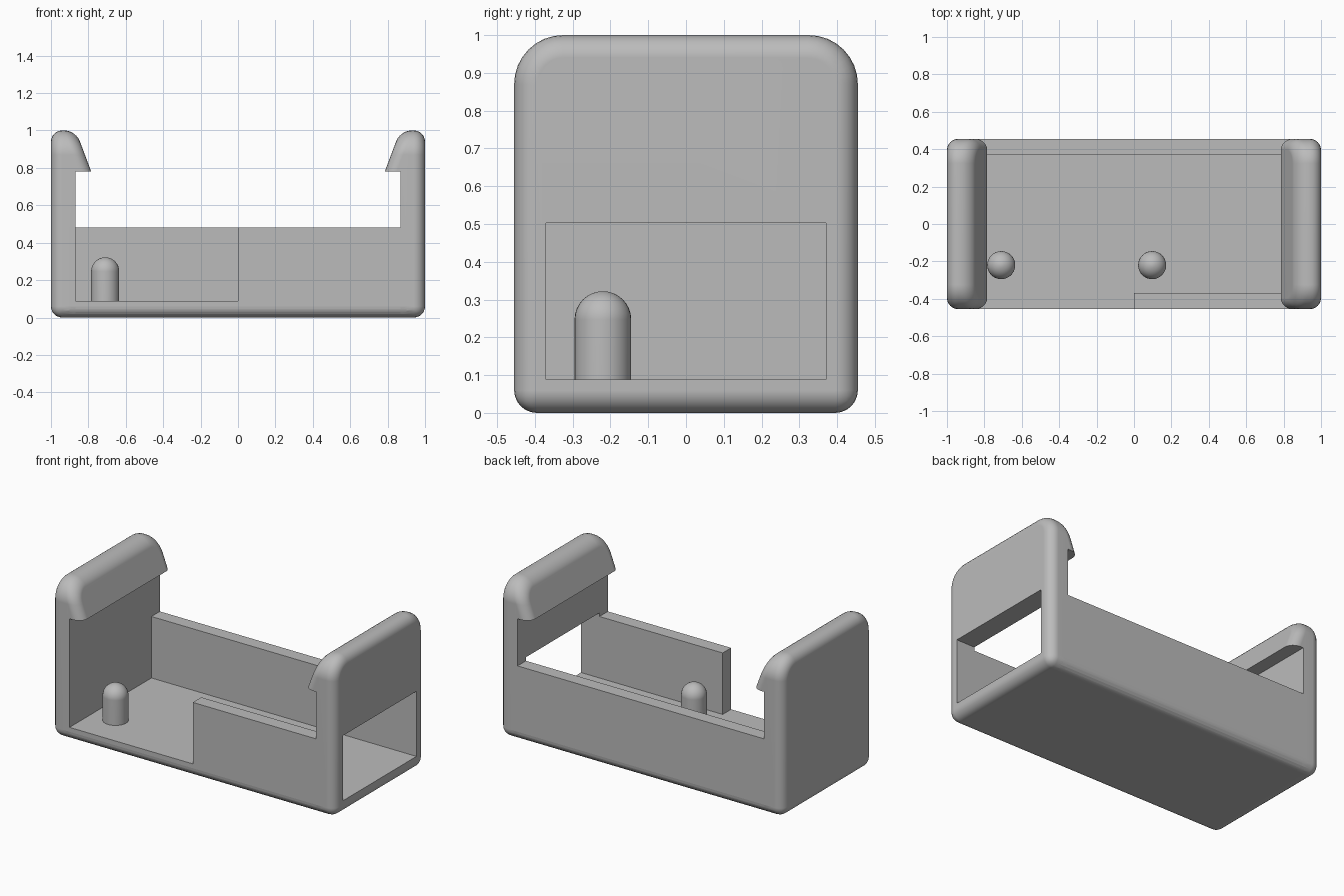
import bpy, bmesh, math
from mathutils import Matrix

if "Cube" in bpy.data.objects:
    bpy.data.objects.remove(bpy.data.objects["Cube"], do_unlink=True)

HALF_DEPTH, FLOOR, WALL_TOP = 0.455, 0.088, 0.48
INNER_X, INNER_Y, FILLET = 0.87, 0.37, 0.06

gray = bpy.data.materials.new("plain gray")
gray.use_nodes = True
gray.diffuse_color = (0.5, 0.5, 0.5, 1)
gray.node_tree.nodes["Principled BSDF"].inputs["Base Color"].default_value = (0.5, 0.5, 0.5, 1)


def make_object(name, bm):
    bmesh.ops.recalc_face_normals(bm, faces=bm.faces)
    mesh = bpy.data.meshes.new(name)
    bm.to_mesh(mesh)
    bm.free()
    mesh.materials.append(gray)
    obj = bpy.data.objects.new(name, mesh)
    bpy.context.collection.objects.link(obj)
    return obj


def activate(obj):
    bpy.ops.object.select_all(action='DESELECT')
    obj.select_set(True)
    bpy.context.view_layer.objects.active = obj


def box_mesh(x, y, z):
    bm = bmesh.new()
    bmesh.ops.create_cube(bm, size=1)
    for v in bm.verts:
        for i, (low, high) in enumerate((x, y, z)):
            v.co[i] = low if v.co[i] < 0 else high
    return bm


def box(name, x, y, z):
    return make_object(name, box_mesh(x, y, z))


def bevel(bm, edges, width, segments):
    bmesh.ops.bevel(bm, geom=edges, offset=width, segments=segments,
                    profile=0.5, affect='EDGES', clamp_overlap=False)


def combine(target, tool, operation):
    mod = target.modifiers.new("combine", 'BOOLEAN')
    mod.operation, mod.solver, mod.object = operation, 'EXACT', tool
    activate(target)
    bpy.ops.object.modifier_apply(modifier=mod.name)
    bpy.data.objects.remove(tool, do_unlink=True)


def smooth(obj):
    activate(obj)
    bpy.ops.object.shade_smooth_by_angle(angle=math.radians(30))
    mod = obj.modifiers.new("even shading", 'WEIGHTED_NORMAL')
    mod.keep_sharp = True


def is_along(edge, axis):
    d = (edge.verts[1].co - edge.verts[0].co).normalized()
    return abs(d[axis]) > 0.99


def end_plate(name, side):
    # Rounded upright with a sloped catch along its inner top edge
    bm = bmesh.new()
    profile = [(1, 0), (0.755, 0), (0.755, 0.7), (0.867, 1), (1, 1)]
    face = bm.faces.new([bm.verts.new((x * side, -HALF_DEPTH, z)) for x, z in profile])
    ext = bmesh.ops.extrude_face_region(bm, geom=[face])
    for v in ext["geom"]:
        if isinstance(v, bmesh.types.BMVert):
            v.co.y = HALF_DEPTH
    bmesh.ops.recalc_face_normals(bm, faces=bm.faces)
    # Large top corners, then a fillet round every remaining hard edge
    bevel(bm, [e for e in bm.edges if is_along(e, 0)
               and min(v.co.z for v in e.verts) > 0.99], 0.13, 8)
    bevel(bm, [e for e in bm.edges if e.calc_face_angle(0) > math.radians(30)], FILLET, 6)
    plate = make_object(name, bm)
    xs = sorted((side * INNER_X, side * 0.5))
    combine(plate, box("undercut", xs, (-1, 1), (-1, 0.78)), 'DIFFERENCE')
    return plate


# Tray with rounded lower edges, hollowed out and open at the front left half
bm = box_mesh((-0.9, 0.9), (-HALF_DEPTH, HALF_DEPTH), (0, WALL_TOP))
bevel(bm, [e for e in bm.edges if is_along(e, 0)
           and max(v.co.z for v in e.verts) < 0.01], FILLET, 6)
holder = make_object("holder_body", bm)
combine(holder, box("hollow", (-INNER_X, INNER_X), (-INNER_Y, INNER_Y), (FLOOR, 1)), 'DIFFERENCE')
combine(holder, box("front_gap", (-INNER_X, 0), (-1, 0), (FLOOR, 1)), 'DIFFERENCE')

# Catch plates at both ends, with a window through one of them
for side, name in ((-1, "right_plate"), (1, "left_plate")):
    combine(holder, end_plate(name, side), 'UNION')
combine(holder, box("window", (0.8, 1.2), (-INNER_Y, INNER_Y), (FLOOR, 0.503)), 'DIFFERENCE')
smooth(holder)

# Domed locating pins
for name, x in (("right_pin", -0.71), ("left_pin", 0.097)):
    bm = bmesh.new()
    bmesh.ops.create_uvsphere(bm, u_segments=32, v_segments=16, radius=0.075)
    bmesh.ops.delete(bm, geom=[v for v in bm.verts if v.co.z < -0.001], context='VERTS')
    rim = [e for e in bm.edges if e.is_boundary]
    ext = bmesh.ops.extrude_edge_only(bm, edges=rim)["geom"]
    for v in ext:
        if isinstance(v, bmesh.types.BMVert):
            v.co.z = -0.17
    bmesh.ops.holes_fill(bm, edges=[e for e in bm.edges if e.is_boundary], sides=0)
    bmesh.ops.transform(bm, matrix=Matrix.Translation((x, -0.22, 0.247)), verts=bm.verts)
    smooth(make_object(name, bm))
